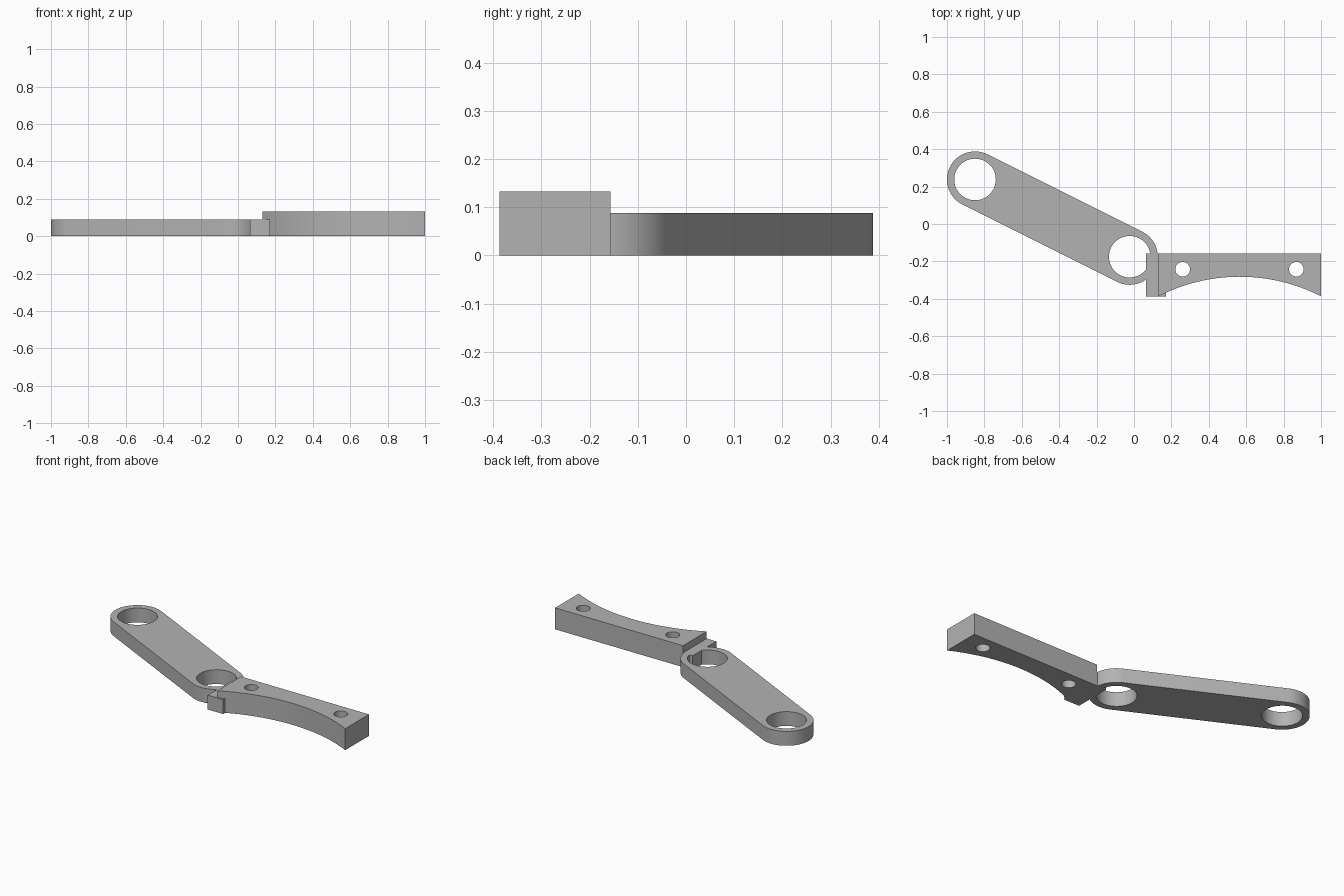
import bpy
import bmesh
import math
from mathutils import Vector

cube = bpy.data.objects.get("Cube")
if cube:
    bpy.data.objects.remove(cube, do_unlink=True)

grey = bpy.data.materials.new("plain grey")
grey.use_nodes = True
COLOUR = (0.45, 0.45, 0.45, 1)
grey.diffuse_color = COLOUR
grey.node_tree.nodes["Principled BSDF"].inputs["Base Color"].default_value = COLOUR


def arc(centre, radius, start, end, steps):
    """Points along an arc, angles in radians."""
    return [(centre[0] + radius * math.cos(start + (end - start) * i / steps),
             centre[1] + radius * math.sin(start + (end - start) * i / steps))
            for i in range(steps + 1)]


def prism(name, outline, bottom, top):
    """Extrude a counter-clockwise outline between two heights."""
    bm = bmesh.new()
    face = bm.faces.new([bm.verts.new((x, y, bottom)) for x, y in outline])
    grown = bmesh.ops.extrude_face_region(bm, geom=[face])
    verts = [v for v in grown["geom"] if isinstance(v, bmesh.types.BMVert)]
    bmesh.ops.translate(bm, verts=verts, vec=(0, 0, top - bottom))
    bmesh.ops.recalc_face_normals(bm, faces=bm.faces)
    mesh = bpy.data.meshes.new(name)
    bm.to_mesh(mesh)
    bm.free()
    mesh.materials.append(grey)
    obj = bpy.data.objects.new(name, mesh)
    bpy.context.collection.objects.link(obj)
    return obj


def plate(name, outline, height, holes=(), radius=0):
    """A flat plate with round through holes and crisp edges."""
    obj = prism(name, outline, 0, height)
    bpy.context.view_layer.objects.active = obj
    for centre in holes:
        circle = arc(centre, radius, 0, math.tau, 64)[:-1]
        cutter = prism("hole_cutter", circle, -0.1, height + 0.1)
        cut = obj.modifiers.new("hole", "BOOLEAN")
        cut.operation = "DIFFERENCE"
        cut.solver = "EXACT"
        cut.object = cutter
        bpy.ops.object.modifier_apply(modifier=cut.name)
        bpy.data.objects.remove(cutter, do_unlink=True)
    bpy.ops.object.select_all(action="DESELECT")
    obj.select_set(True)
    bpy.ops.object.shade_smooth_by_angle(angle=math.radians(30))
    return obj


# Link arm: rounded at both ends, each with a large bore
far_end, near_end = Vector((-0.85, 0.238)), Vector((-0.023, -0.175))
run = near_end - far_end
heading = math.atan2(run.y, run.x)
quarter = math.pi / 2
arm = (arc(near_end, 0.15, heading - quarter, heading + quarter, 32)
       + arc(far_end, 0.15, heading + quarter, heading + 3 * quarter, 32))
plate("link_arm", arm, 0.088, (far_end, near_end), 0.111)

# Joint block between arm and bracket
BACK, FRONT = -0.157, -0.387
plate("joint_block", [(0.065, FRONT), (0.17, FRONT), (0.17, BACK), (0.065, BACK)], 0.088)

# Bracket: straight back, concave front, two small screw holes
left, right, rise = 0.13, 1.0, 0.105
half, middle = (right - left) / 2, (left + right) / 2
sweep_radius = (half ** 2 + rise ** 2) / (2 * rise)
spread = math.asin(half / sweep_radius)
sweep_centre = (middle, FRONT + rise - sweep_radius)
bracket = (arc(sweep_centre, sweep_radius, quarter + spread, quarter - spread, 40)
           + [(right, BACK), (left, BACK)])
plate("curved_bracket", bracket, 0.132, [(0.26, -0.242), (0.868, -0.242)], 0.039)
